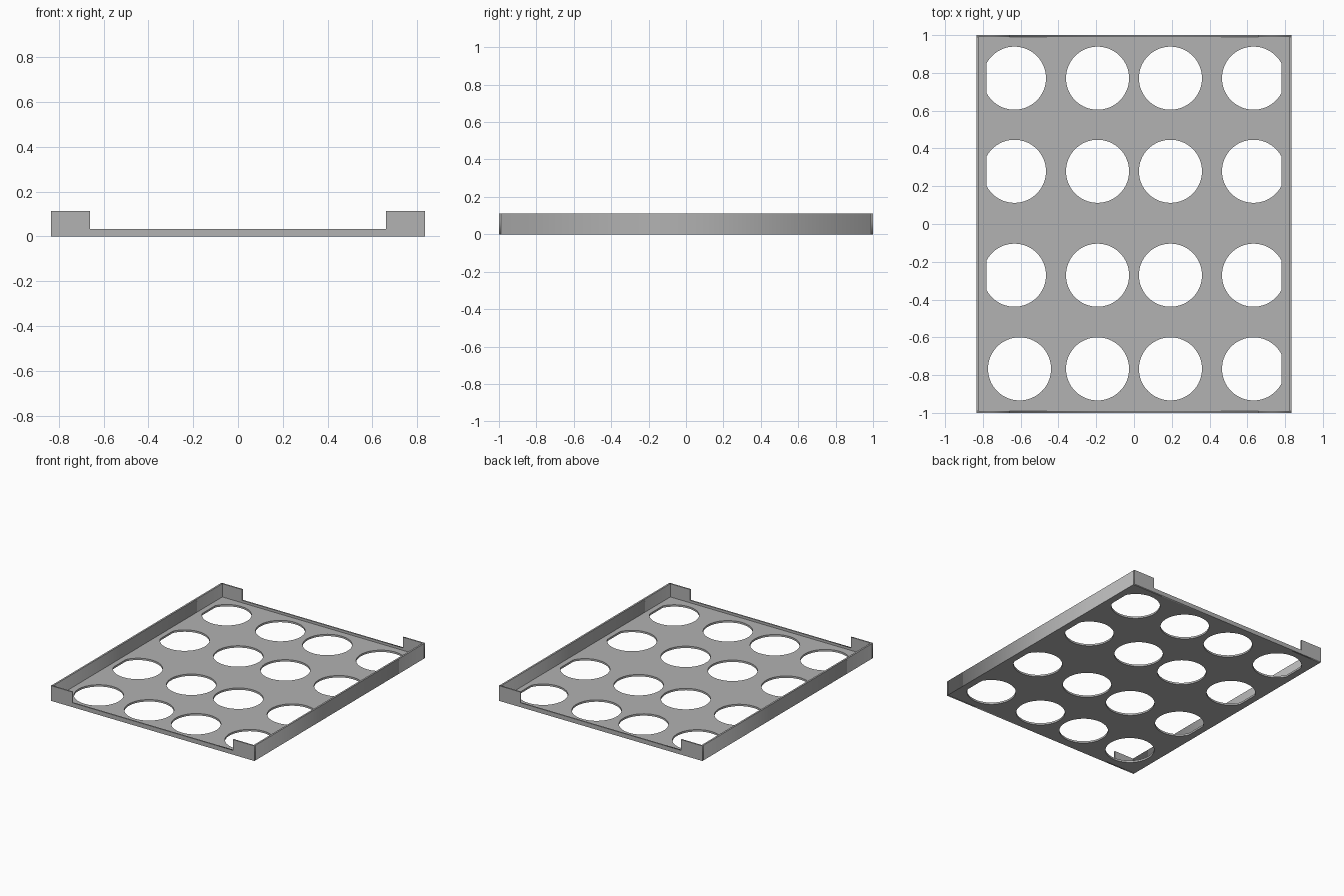
import bpy
import math
from mathutils import Matrix

cube = bpy.data.objects.get("Cube")
if cube:
    bpy.data.objects.remove(cube, do_unlink=True)

HALF_X, HALF_Y = 0.835, 1.0
SIDE_T, END_T, FLOOR_T = 0.013, 0.01, 0.014
WALL_H, LIP_H, TAB_X = 0.112, 0.032, 0.66
RADIUS, CLIP_X = 0.167, 0.782

grey = bpy.data.materials.new("plain grey")
grey.use_nodes = True
colour = (0.445, 0.445, 0.445, 1)
grey.diffuse_color = colour
grey.node_tree.nodes["Principled BSDF"].inputs["Base Color"].default_value = colour


def plate(name, outlines, thickness, matrix):
    """Extrude flat outlines (later ones are holes) into a mesh plate."""
    curve = bpy.data.curves.new(name, 'CURVE')
    curve.dimensions = '2D'
    curve.fill_mode = 'BOTH'
    curve.extrude = thickness / 2
    for points in outlines:
        spline = curve.splines.new('POLY')
        spline.points.add(len(points) - 1)
        for p, (x, y) in zip(spline.points, points):
            p.co = (x, y, 0, 1)
        spline.use_cyclic_u = True
    temp = bpy.data.objects.new(name + " outline", curve)
    bpy.context.collection.objects.link(temp)
    bpy.context.view_layer.update()
    depsgraph = bpy.context.evaluated_depsgraph_get()
    mesh = bpy.data.meshes.new_from_object(temp.evaluated_get(depsgraph))
    bpy.data.objects.remove(temp, do_unlink=True)
    mesh.name = name
    mesh.transform(matrix)
    mesh.materials.clear()
    mesh.materials.append(grey)
    obj = bpy.data.objects.new(name, mesh)
    bpy.context.collection.objects.link(obj)
    return obj


def rectangle(x0, x1, y0, y1):
    return [(x0, y0), (x1, y0), (x1, y1), (x0, y1)]


def hole(cx, cy, sides=64):
    """Circle whose outer edge is flattened beside the side walls."""
    angles = [math.tau * i / sides for i in range(sides)]
    return [(max(-CLIP_X, min(CLIP_X, cx + RADIUS * math.cos(a))),
             cy + RADIUS * math.sin(a)) for a in angles]


# Floor with a four by four set of holes; one corner hole sits further in
holes = []
for row, cy in enumerate((-0.767, -0.271, 0.279, 0.772)):
    for col, cx in enumerate((-0.633, -0.193, 0.193, 0.633)):
        if row == 0 and col == 0:
            cx = -0.606
        holes.append(hole(cx, cy))
ix, iy = HALF_X - SIDE_T, HALF_Y - END_T
plate("floor", [rectangle(-ix, ix, -iy, iy)] + holes, FLOOR_T,
      Matrix.Translation((0, 0, FLOOR_T / 2)))

# End walls: low lip with a tall tab at each corner
upright = Matrix.Rotation(math.pi / 2, 4, 'X')
profile = [(-HALF_X, 0), (HALF_X, 0), (HALF_X, WALL_H), (TAB_X, WALL_H),
           (TAB_X, LIP_H), (-TAB_X, LIP_H), (-TAB_X, WALL_H), (-HALF_X, WALL_H)]
for name, side in (("front_wall", -1), ("back_wall", 1)):
    shift = Matrix.Translation((0, side * (HALF_Y - END_T / 2), 0))
    plate(name, [profile], END_T, shift @ upright)

# Full-height side walls
for name, side in (("right_wall", -1), ("left_wall", 1)):
    x = side * (HALF_X - SIDE_T / 2)
    plate(name, [rectangle(-SIDE_T / 2, SIDE_T / 2, -iy, iy)], WALL_H,
          Matrix.Translation((x, 0, WALL_H / 2)))
